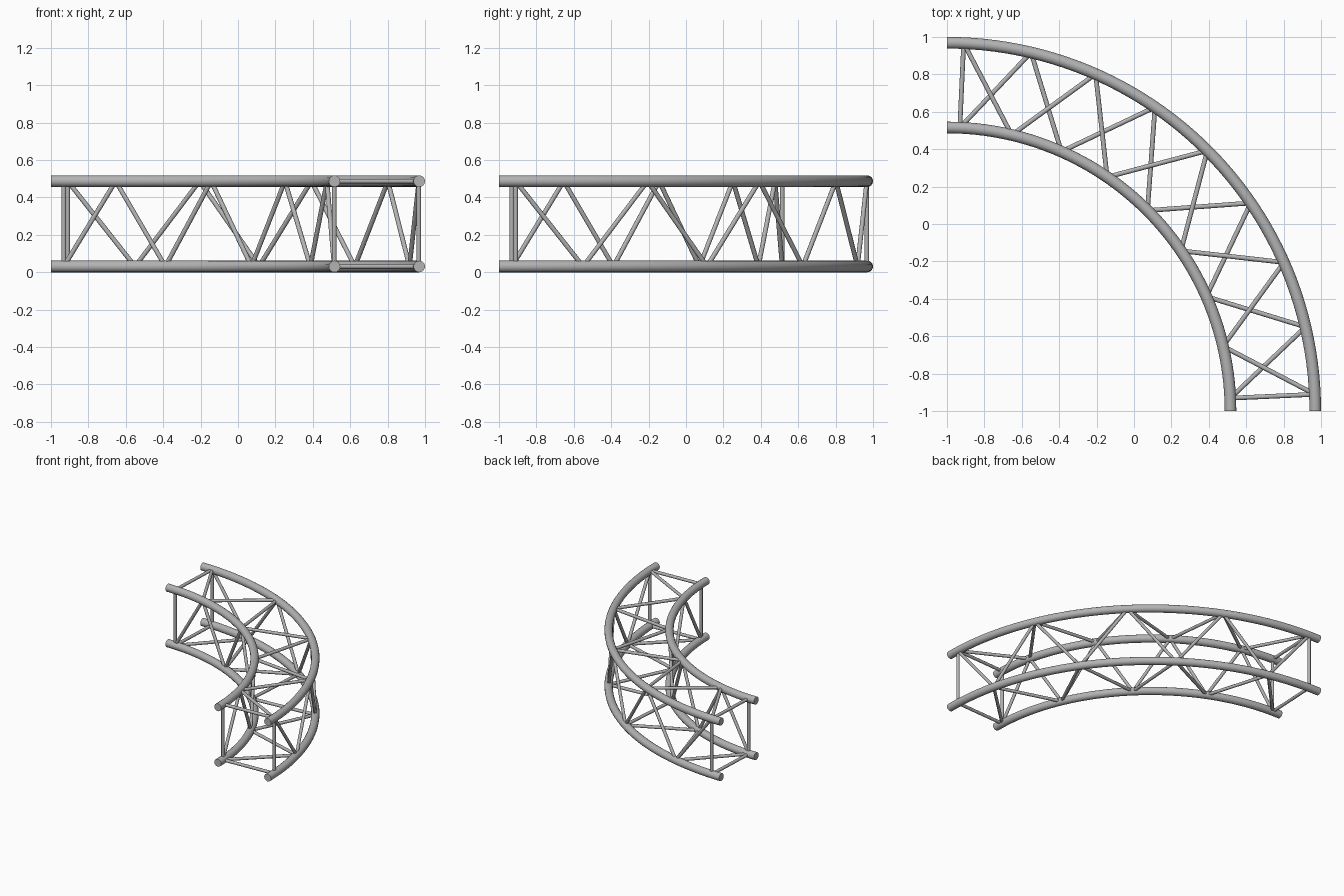
import bpy
import bmesh
import math
from mathutils import Matrix, Vector

if "Cube" in bpy.data.objects:
    bpy.data.objects.remove(bpy.data.objects["Cube"], do_unlink=True)

CENTRE = Vector((-1, -1, 0))
TUBE, BRACE = 0.031, 0.0125
RADII = {"inner": 1.516, "outer": 1.969}
LEVELS = {"lower": 0.031, "upper": 0.487}
LAST = 8                                   # index of the last bracing node
FIRST_ANGLE, ANGLE_STEP = 2.6, 10.6

metal = bpy.data.materials.new("brushed grey metal")
metal.use_nodes = True
metal.diffuse_color = (0.45, 0.45, 0.45, 1)
metal.node_tree.nodes["Principled BSDF"].inputs["Base Color"].default_value = metal.diffuse_color


def finish(bm, name):
    bmesh.ops.recalc_face_normals(bm, faces=bm.faces)
    mesh = bpy.data.meshes.new(name)
    bm.to_mesh(mesh)
    bm.free()
    mesh.materials.append(metal)
    obj = bpy.data.objects.new(name, mesh)
    bpy.context.collection.objects.link(obj)
    bpy.ops.object.select_all(action="DESELECT")
    obj.select_set(True)
    bpy.context.view_layer.objects.active = obj
    bpy.ops.object.shade_smooth_by_angle(angle=math.radians(40))


def chord(side, level):
    """Quarter-circle main tube, closed at both ends."""
    bm = bmesh.new()
    place = (Matrix.Translation(CENTRE + Vector((RADII[side], 0, LEVELS[level])))
             @ Matrix.Rotation(math.pi / 2, 4, "X"))
    bmesh.ops.create_circle(bm, segments=16, radius=TUBE, matrix=place)
    bmesh.ops.spin(bm, geom=bm.verts[:] + bm.edges[:], cent=CENTRE,
                   axis=(0, 0, 1), angle=math.pi / 2, steps=48)
    bmesh.ops.holes_fill(bm, edges=[e for e in bm.edges if e.is_boundary], sides=0)
    finish(bm, f"{level}_{side}_tube")


def node(side, level, index):
    a = math.radians(FIRST_ANGLE + ANGLE_STEP * index)
    r = RADII[side]
    return CENTRE + Vector((r * math.cos(a), r * math.sin(a), LEVELS[level]))


def add_rod(bm, a, b):
    turn = (b - a).to_track_quat("Z", "Y").to_matrix().to_4x4()
    bmesh.ops.create_cone(bm, cap_ends=True, segments=12, radius1=BRACE, radius2=BRACE,
                          depth=(b - a).length,
                          matrix=Matrix.Translation((a + b) / 2) @ turn)


def zigzag(name, even, odd):
    """Bracing that alternates between two tubes, with a straight rod at each end."""
    bm = bmesh.new()
    points = [node(*(odd if i % 2 else even), i) for i in range(LAST + 1)]
    for a, b in zip(points, points[1:]):
        add_rod(bm, a, b)
    for i in (0, LAST):
        add_rod(bm, node(*even, i), node(*odd, i))
    finish(bm, name)


# Four main tubes
for side in RADII:
    for level in LEVELS:
        chord(side, level)

# Bracing on the four faces of the truss
zigzag("outer_bracing", ("outer", "upper"), ("outer", "lower"))
zigzag("inner_bracing", ("inner", "lower"), ("inner", "upper"))
zigzag("upper_bracing", ("outer", "upper"), ("inner", "upper"))
zigzag("lower_bracing", ("inner", "lower"), ("outer", "lower"))
